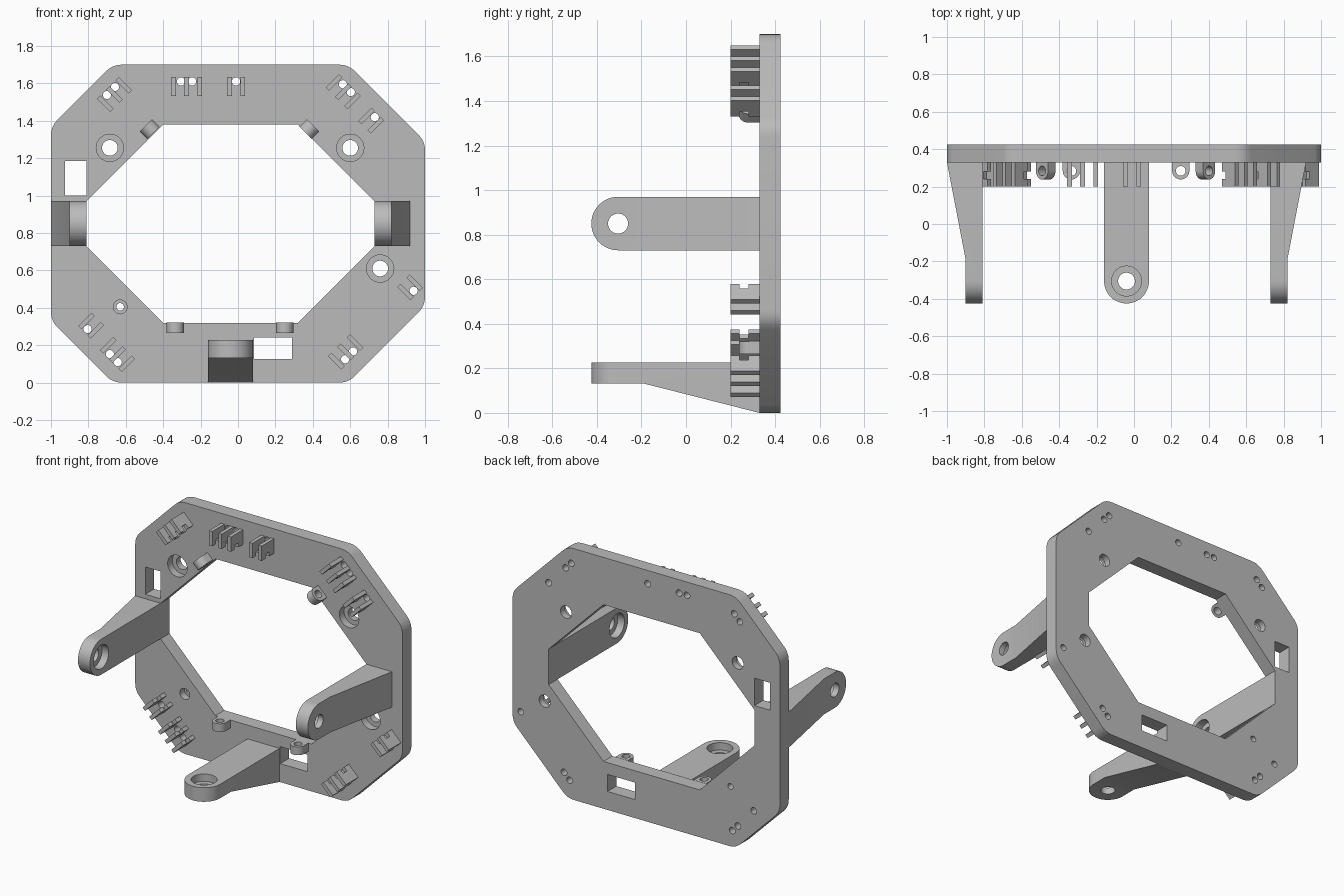
import bpy, bmesh
from math import pi, cos, sin
from mathutils import Vector, Matrix

cube = bpy.data.objects.get("Cube")
if cube:
    bpy.data.objects.remove(cube, do_unlink=True)

grey = bpy.data.materials.new("plain grey")
grey.use_nodes = True
grey.diffuse_color = (0.5, 0.5, 0.5, 1)
grey.node_tree.nodes["Principled BSDF"].inputs["Base Color"].default_value = (0.5, 0.5, 0.5, 1)

X, Y, Z = Vector((1, 0, 0)), Vector((0, 1, 0)), Vector((0, 0, 1))
FRONT, BACK = 0.33, 0.425


def add_prism(bm, pts, u, v, w, lo, hi, origin=Vector()):
    """Extrude a 2D outline lying along u, v between lo and hi along w."""
    lower = [bm.verts.new(origin + u * a + v * b + w * lo) for a, b in pts]
    upper = [bm.verts.new(origin + u * a + v * b + w * hi) for a, b in pts]
    bm.faces.new(lower)
    bm.faces.new(upper[::-1])
    n = len(pts)
    for i in range(n):
        j = (i + 1) % n
        bm.faces.new((lower[i], upper[i], upper[j], lower[j]))


def finish(name, bm):
    bmesh.ops.recalc_face_normals(bm, faces=bm.faces)
    mesh = bpy.data.meshes.new(name)
    bm.to_mesh(mesh)
    bm.free()
    mesh.materials.append(grey)
    obj = bpy.data.objects.new(name, mesh)
    bpy.context.collection.objects.link(obj)
    return obj


def prism(name, *args):
    bm = bmesh.new()
    add_prism(bm, *args)
    return finish(name, bm)


def cut(obj, cutter):
    cutter.hide_render = True
    mod = obj.modifiers.new("cut", "BOOLEAN")
    mod.operation, mod.solver, mod.object = "DIFFERENCE", "EXACT", cutter
    bpy.context.view_layer.objects.active = obj
    bpy.ops.object.modifier_apply(modifier=mod.name)
    bpy.data.objects.remove(cutter, do_unlink=True)


def smooth(obj):
    bpy.ops.object.select_all(action="DESELECT")
    obj.select_set(True)
    bpy.context.view_layer.objects.active = obj
    bpy.ops.object.shade_smooth_by_angle(angle=pi / 6)


def arc(cx, cy, r, start=0, end=2 * pi, n=32):
    full = end - start >= 2 * pi
    steps = n if full else n + 1
    return [(cx + r * cos(start + (end - start) * i / n),
             cy + r * sin(start + (end - start) * i / n)) for i in range(steps)]


def rounded(pts, d, n=6):
    """Replace each corner by a smooth curve that starts d before it."""
    out = []
    for i, p in enumerate(pts):
        p, a, b = Vector(p), Vector(pts[i - 1]), Vector(pts[(i + 1) % len(pts)])
        a, b = p + (a - p).normalized() * d, p + (b - p).normalized() * d
        for k in range(n + 1):
            t = k / n
            out.append(tuple(a * (1 - t) ** 2 + p * 2 * t * (1 - t) + b * t * t))
    return out


def rect(x0, x1, z0, z1):
    return [(x0, z0), (x1, z0), (x1, z1), (x0, z1)]


# Clip groups: centre x, centre z, outward direction, number of bars
clips = [(-0.66, 1.54, (-1, 1), 3), (-0.275, 1.583, (0, 1), 3), (-0.01, 1.583, (0, 1), 2),
         (0.563, 1.555, (1, 1), 3), (0.712, 1.40, (1, 1), 2), (0.92, 0.51, (1, -1), 2),
         (0.575, 0.165, (1, -1), 3), (-0.785, 0.305, (-1, -1), 2), (-0.645, 0.15, (-1, -1), 3)]
# Wide-mouthed holes: x, z, mouth radius, through radius
bores = [(-0.685, 1.255, 0.073, 0.042), (0.6, 1.255, 0.073, 0.042),
         (0.76, 0.61, 0.073, 0.042), (-0.63, 0.405, 0.037, 0.02)]
PITCH = 0.07


def clip_frame(x, z, out):
    radial = Vector((out[0], 0, out[1])).normalized()
    return Vector((x, 0, z)), radial, radial.cross(Y)


# Frame plate
outer = [(-0.67, 0), (0.59, 0), (1, 0.41), (1, 1.29), (0.59, 1.7),
         (-0.67, 1.7), (-1, 1.37), (-1, 0.33)]
inner = [(-0.4, 0.32), (0.32, 0.32), (0.73, 0.73), (0.73, 0.97),
         (0.32, 1.38), (-0.4, 1.38), (-0.81, 0.97), (-0.81, 0.73)]
plate = prism("frame_plate", rounded(outer, 0.05), X, Z, Y, FRONT, BACK)

# Centre opening, windows and through holes
bm = bmesh.new()
openings = [inner, rect(-0.925, -0.81, 1.0, 1.185), rect(0.085, 0.29, 0.125, 0.24)]
openings += [arc(x, z, r) for x, z, big, r in bores]
for x, z, out, count in clips:
    c, radial, tangent = clip_frame(x, z, out)
    for i in range(count - 1):
        h = c + radial * 0.027 + tangent * PITCH * (i - (count - 2) / 2) * 0.85
        openings.append(arc(h.x, h.z, 0.022, n=20))
for pts in openings:
    add_prism(bm, pts, X, Z, Y, FRONT - 0.1, BACK + 0.1)
cut(plate, finish("opening_cutter", bm))
bm = bmesh.new()
for x, z, big, r in bores:
    add_prism(bm, arc(x, z, big), X, Z, Y, FRONT - 0.1, FRONT + 0.05)
cut(plate, finish("bore_cutter", bm))
smooth(plate)

# Cable clip bars with a notch in the inner end
bar = [(-0.05, FRONT), (-0.05, 0.28), (-0.02, 0.28), (-0.02, 0.24),
       (-0.05, 0.24), (-0.05, 0.2), (0.05, 0.2), (0.05, FRONT)]
for n, (x, z, out, count) in enumerate(clips):
    c, radial, tangent = clip_frame(x, z, out)
    bm = bmesh.new()
    for i in range(count):
        mid = PITCH * (i - (count - 1) / 2)
        add_prism(bm, bar, radial, Y, tangent, mid - 0.0125, mid + 0.0125, c)
    finish(f"clip_bars_{n + 1}", bm)

# Small eyelets along the inner edge
eyelets = [("lower_right", -0.335, 0.293, (0, -1)), ("lower_left", 0.25, 0.293, (0, -1)),
           ("upper_right", -0.472, 1.355, (-1, 1)), ("upper_left", 0.382, 1.355, (1, 1))]
for side, x, z, out in eyelets:
    c, radial, tangent = clip_frame(x, z, out)
    outline = [(-0.046, FRONT)] + arc(0, 0.284, 0.046, pi, 2 * pi, 16) + [(0.046, FRONT)]
    lug = prism(f"eyelet_{side}", outline, tangent, Y, radial, -0.028, 0.028, c)
    cut(lug, prism("hole_cutter", arc(0, 0.284, 0.026), tangent, Y, radial, -0.1, 0.1, c))
    smooth(lug)

# Three tapered arms with a rounded, bored tip
arms = [("right_arm", Vector((-0.81, 0, 0.85)), -X, Z, 0.19, 0.09),
        ("left_arm", Vector((0.73, 0, 0.85)), X, Z, 0.19, 0.09),
        ("bottom_arm", Vector((-0.04, 0, 0.227)), -Z, X, 0.227, 0.095)]
for name, origin, out, side, base, tip in arms:
    plan = [(FRONT, 0.12)] + arc(-0.305, 0, 0.12, pi / 2, 1.5 * pi, 24) + [(FRONT, -0.12)]
    arm = prism(name, plan, Y, side, out, 0, base, origin)
    wedge = [(-0.19, tip), (FRONT, base), (FRONT + 0.1, base + 0.025),
             (FRONT + 0.1, 0.5), (-0.6, 0.5), (-0.6, tip)]
    cut(arm, prism("taper_cutter", wedge, Y, out, side, -0.3, 0.3, origin))
    for r, depth in ((0.045, 0.3), (0.08, 0.05)):
        cut(arm, prism("hole_cutter", arc(-0.305, 0, r), Y, side, out, -0.1, depth, origin))
    smooth(arm)
